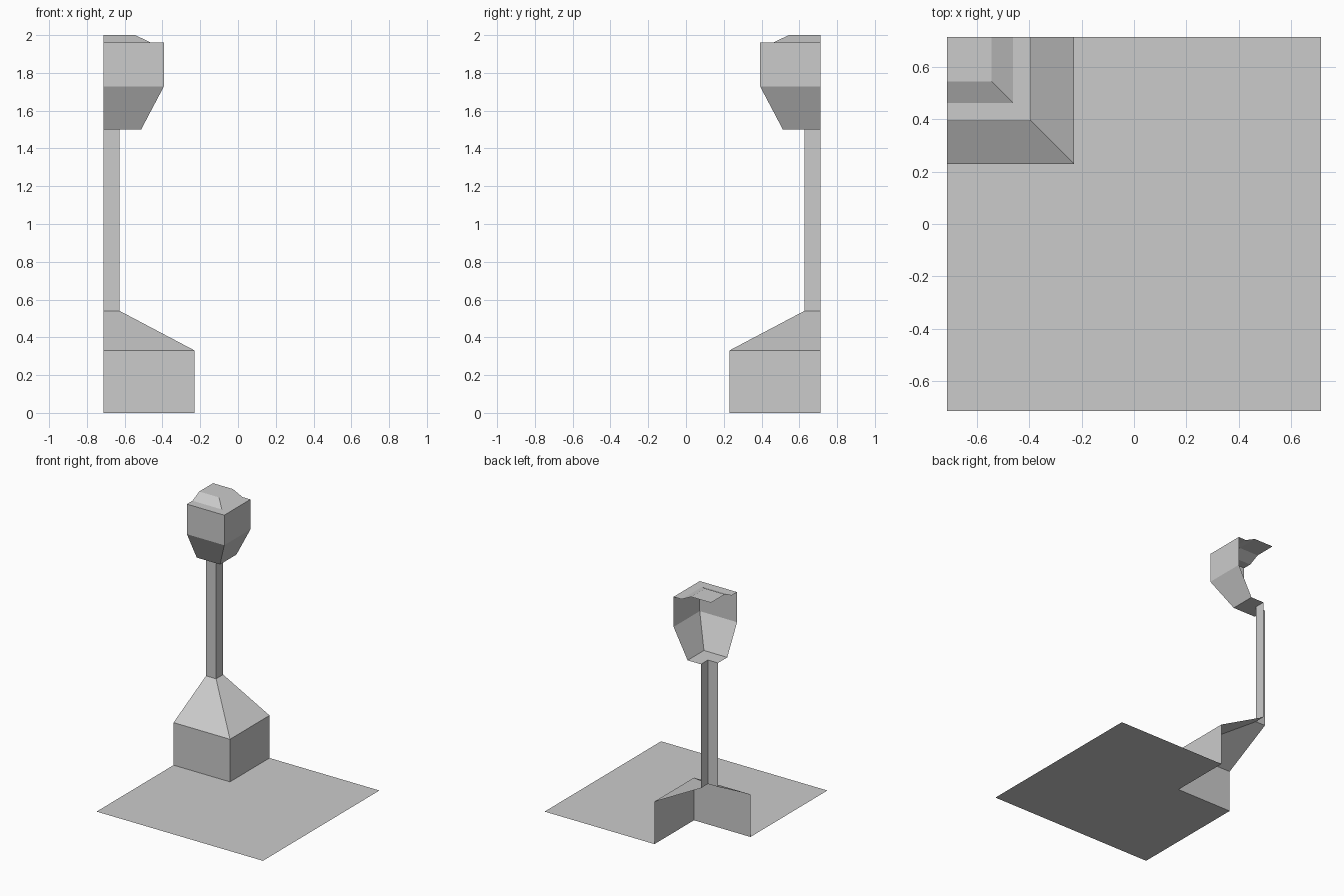
import bpy
import bmesh

if "Cube" in bpy.data.objects:
    bpy.data.objects.remove(bpy.data.objects["Cube"], do_unlink=True)

HALF = 0.713      # half the floor width; the post axis is the back corner
BASE, POLE = 0.484, 0.086

stone = bpy.data.materials.new("stone_grey")
stone.use_nodes = True
colour = (0.6, 0.6, 0.6, 1)
stone.diffuse_color = colour
stone.node_tree.nodes["Principled BSDF"].inputs["Base Color"].default_value = colour


def corner_shell(name, profile):
    """Sweep (reach, height) points round the two outer sides of the corner."""
    bm = bmesh.new()
    rings = []
    for reach, z in profile:
        x, y = reach - HALF, HALF - reach
        rings.append([bm.verts.new(p) for p in
                      ((-HALF, y, z), (x, y, z), (x, HALF, z))])
    for low, high in zip(rings, rings[1:]):
        for i in range(2):
            bm.faces.new((low[i], low[i + 1], high[i + 1], high[i]))
    # Rings with no reach close to a point
    bmesh.ops.remove_doubles(bm, verts=bm.verts, dist=0.0001)
    mesh = bpy.data.meshes.new(name)
    bm.to_mesh(mesh)
    bm.free()
    mesh.materials.append(stone)
    obj = bpy.data.objects.new(name, mesh)
    bpy.context.collection.objects.link(obj)
    return obj


# Ground slab with the corner under the pedestal left open
corner_shell("floor", [(2 * HALF, 0), (BASE, 0)])

# Square pedestal with a sloping shoulder
corner_shell("pedestal", [(BASE, 0), (BASE, 0.33), (POLE, 0.54)])

# Slim post
corner_shell("post", [(POLE, 0.54), (POLE, 1.5)])

# Lantern head: flat underside, flared bowl, upright sides, rim
corner_shell("lantern_head", [(POLE, 1.5), (0.2, 1.5), (0.32, 1.727),
                              (0.32, 1.96), (0.252, 1.96)])

# Raised bevelled cap
corner_shell("lantern_cap", [(0.252, 1.96), (0.169, 2.0), (0, 2.0)])
